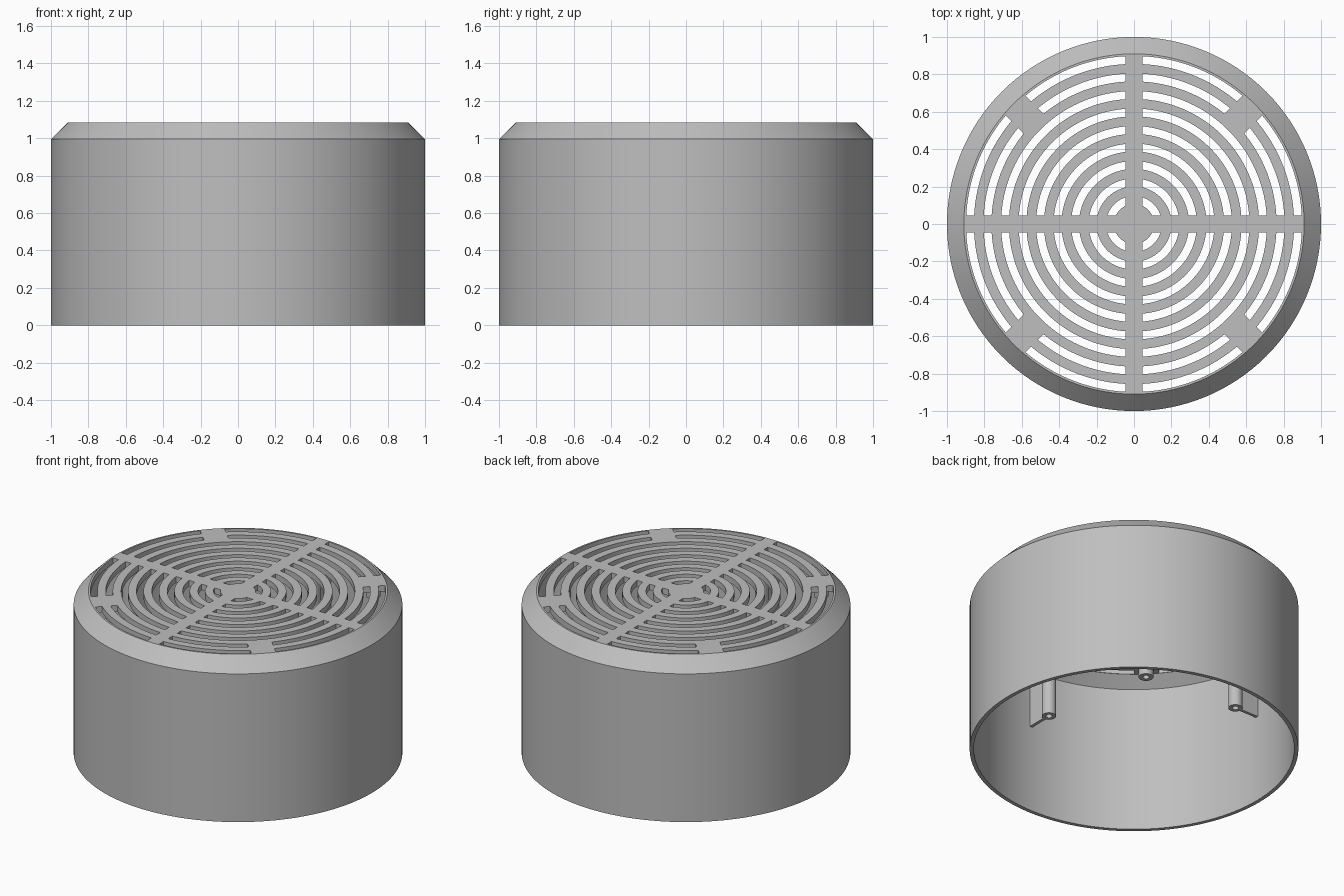
import bpy
import bmesh
from math import asin, cos, sin, pi, radians
from mathutils import Matrix, Vector

cube = bpy.data.objects.get("Cube")
if cube:
    bpy.data.objects.remove(cube, do_unlink=True)

GREY = (0.52, 0.52, 0.52, 1.0)
mat = bpy.data.materials.new("plain grey plastic")
mat.use_nodes = True
mat.diffuse_color = GREY
mat.node_tree.nodes["Principled BSDF"].inputs["Base Color"].default_value = GREY

TOP, CEILING, INNER = 1.085, 1.045, 0.975


def finish(bm, name):
    """Turn a bmesh into a named grey object."""
    bmesh.ops.recalc_face_normals(bm, faces=bm.faces[:])
    mesh = bpy.data.meshes.new(name)
    bm.to_mesh(mesh)
    bm.free()
    mesh.materials.append(mat)
    obj = bpy.data.objects.new(name, mesh)
    bpy.context.collection.objects.link(obj)
    return obj


def smooth(obj):
    bpy.ops.object.select_all(action="DESELECT")
    obj.select_set(True)
    bpy.context.view_layer.objects.active = obj
    bpy.ops.object.shade_smooth_by_angle(angle=radians(30))


def lathe(bm, profile, steps, closed):
    """Spin (radius, height) points about z."""
    verts = [bm.verts.new((r, 0, z)) for r, z in profile]
    pairs = list(zip(verts, verts[1:]))
    if closed:
        pairs.append((verts[-1], verts[0]))
    edges = [bm.edges.new(p) for p in pairs]
    bmesh.ops.spin(bm, geom=verts + edges, cent=(0, 0, 0), axis=(0, 0, 1),
                   angle=2 * pi, steps=steps, use_merge=True)
    bmesh.ops.remove_doubles(bm, verts=bm.verts[:], dist=0.0001)


def add_slot(bm, r_in, r_out, gap_start, gap_end, start, end):
    """Arc-shaped prism whose ends run parallel to the bars beside it."""
    steps = max(8, int(48 * r_out * (end - start)))
    outline = []
    for r, order in ((r_in, range(steps + 1)), (r_out, range(steps, -1, -1))):
        a = start + asin(gap_start / r)
        b = end - asin(gap_end / r)
        for i in order:
            t = a + (b - a) * i / steps
            outline.append(bm.verts.new((r * cos(t), r * sin(t), CEILING - 0.1)))
    face = bm.faces.new(outline)
    top = bmesh.ops.extrude_face_region(bm, geom=[face])["geom"]
    moved = [v for v in top if isinstance(v, bmesh.types.BMVert)]
    bmesh.ops.translate(bm, verts=moved, vec=(0, 0, 0.25))


# Housing: open-bottomed shell with a chamfered shoulder and flat top
bm = bmesh.new()
lathe(bm, [(0.9, CEILING), (INNER, 0.98), (INNER, 0), (1, 0),
           (1, 0.995), (0.91, TOP)], 128, False)
bmesh.ops.holes_fill(bm, edges=[e for e in bm.edges if e.is_boundary], sides=0)
housing = finish(bm, "grille_housing")

# Slots: nine rings split by a cross, the outer two also by diagonal pads
ARM, PAD, SLOT = 0.045, 0.075, 0.021
bm = bmesh.new()
for ring in range(9):
    r = 0.877 - ring * 0.0936
    for quarter in range(4):
        a = quarter * pi / 2
        if ring < 2:
            add_slot(bm, r - SLOT, r + SLOT, ARM, PAD, a, a + pi / 4)
            add_slot(bm, r - SLOT, r + SLOT, PAD, ARM, a + pi / 4, a + pi / 2)
        else:
            add_slot(bm, r - SLOT, r + SLOT, ARM, ARM, a, a + pi / 2)
cutter = finish(bm, "slot_cutter")
cutter.hide_render = True

mod = housing.modifiers.new("slots", "BOOLEAN")
mod.operation = "DIFFERENCE"
mod.solver = "EXACT"
mod.object = cutter
bpy.ops.object.select_all(action="DESELECT")
housing.select_set(True)
bpy.context.view_layer.objects.active = housing
bpy.ops.object.modifier_apply(modifier=mod.name)
bpy.data.objects.remove(cutter, do_unlink=True)
smooth(housing)


def add_post(name, angle, distance, bottom, radius):
    """Hollow screw post hanging from the ceiling."""
    bm = bmesh.new()
    top = CEILING + 0.01
    lathe(bm, [(0.02, bottom), (radius, bottom), (radius, top), (0.02, top)], 24, True)
    bmesh.ops.translate(bm, verts=bm.verts[:],
                        vec=(distance * cos(angle), distance * sin(angle), 0))
    smooth(finish(bm, name))


def add_fin(name, angle, start, end, bottom):
    """Thin radial web joining a post to the wall."""
    bm = bmesh.new()
    top = 0.99
    size = Vector((end - start, 0.02, top - bottom))
    centre = Vector(((start + end) / 2, 0, (top + bottom) / 2))
    bmesh.ops.create_cube(bm, size=1, matrix=Matrix.Rotation(angle, 4, "Z")
                          @ Matrix.Translation(centre) @ Matrix.Diagonal(size.to_4d()))
    finish(bm, name)


# Long posts with fins under the cross, short posts under the diagonal pads
for i in range(4):
    a = i * pi / 2
    add_post(f"long_post_{i + 1}", a, 0.805, 0.587, 0.043)
    add_fin(f"post_fin_{i + 1}", a, 0.84, 0.98, 0.587)
    add_post(f"short_post_{i + 1}", a + pi / 4, 0.835, 0.985, 0.045)
